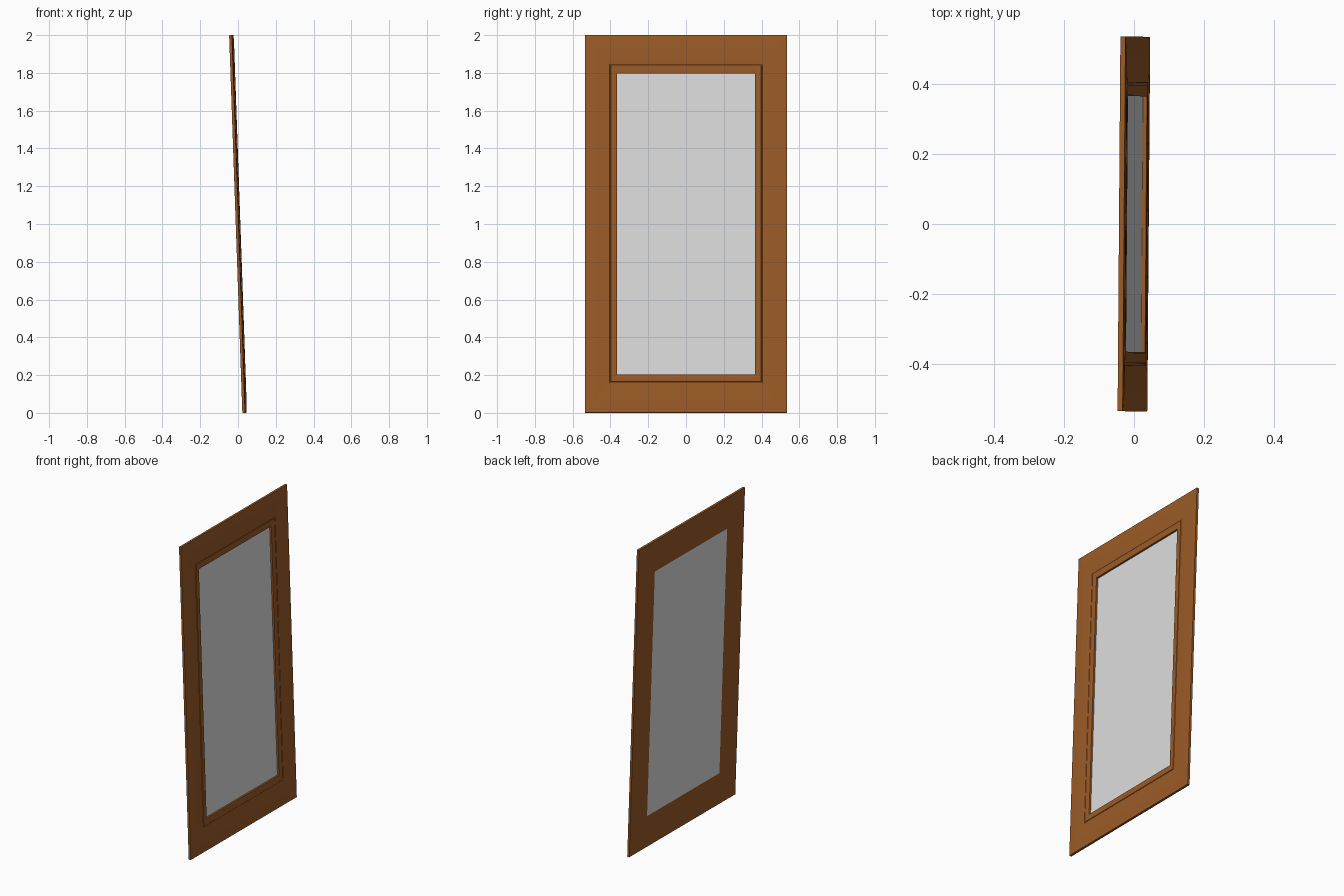
import bpy
import bmesh
from math import radians
from mathutils import Matrix

cube = bpy.data.objects.get("Cube")
if cube:
    bpy.data.objects.remove(cube, do_unlink=True)


def make_material(name, color):
    mat = bpy.data.materials.new(name)
    mat.use_nodes = True
    mat.diffuse_color = color
    mat.node_tree.nodes["Principled BSDF"].inputs["Base Color"].default_value = color
    return mat


wood = make_material("brown wood", (0.33, 0.105, 0.02, 1))
glass = make_material("silver grey", (0.73, 0.73, 0.73, 1))

OUTER = (0.535, 1.0)      # half width, half height of the frame
INNER = (0.365, 0.797)    # half width, half height of the opening
BACK = -0.008             # depth of the rear plane

# Slight lean backwards and a tiny turn
POSE = (Matrix.Translation((0, 0, 1))
        @ Matrix.Rotation(radians(-0.43), 4, 'Z')
        @ Matrix.Rotation(radians(-2), 4, 'Y'))


def add_object(name, bm, mat):
    bmesh.ops.recalc_face_normals(bm, faces=bm.faces)
    bm.transform(POSE)
    mesh = bpy.data.meshes.new(name)
    bm.to_mesh(mesh)
    bm.free()
    mesh.materials.append(mat)
    obj = bpy.data.objects.new(name, mesh)
    bpy.context.collection.objects.link(obj)
    return obj


# Moulded frame: the profile runs from the outer edge (0) to the opening (1)
profile = [(0, 0), (0, 0.0145), (0.03, 0.0155), (0.3, 0.017), (0.62, 0.0165),
           (0.77, 0.0155), (0.78, 0.014), (0.8, 0.014), (0.81, 0.0165),
           (0.9, 0.0165), (0.98, 0.0155), (1, 0.0145), (1, 0)]
corners = [(-1, -1), (1, -1), (1, 1), (-1, 1)]

bm = bmesh.new()
rings = []
for across, depth in profile:
    half_w, half_h = (o + (i - o) * across for o, i in zip(OUTER, INNER))
    rings.append([bm.verts.new((BACK + depth, sy * half_w, sz * half_h))
                  for sy, sz in corners])
for a, b in zip(rings, rings[1:] + rings[:1]):
    for k in range(4):
        n = (k + 1) % 4
        bm.faces.new((a[k], a[n], b[n], b[k]))
add_object("mirror_frame", bm, wood)

# Mirror pane, flush with the back and recessed at the front
THICK = 0.003
bm = bmesh.new()
bmesh.ops.create_cube(bm, size=1)
bmesh.ops.scale(bm, vec=(THICK, 2 * INNER[0], 2 * INNER[1]), verts=bm.verts)
bmesh.ops.translate(bm, vec=(BACK + THICK / 2, 0, 0), verts=bm.verts)
add_object("mirror_pane", bm, glass)
